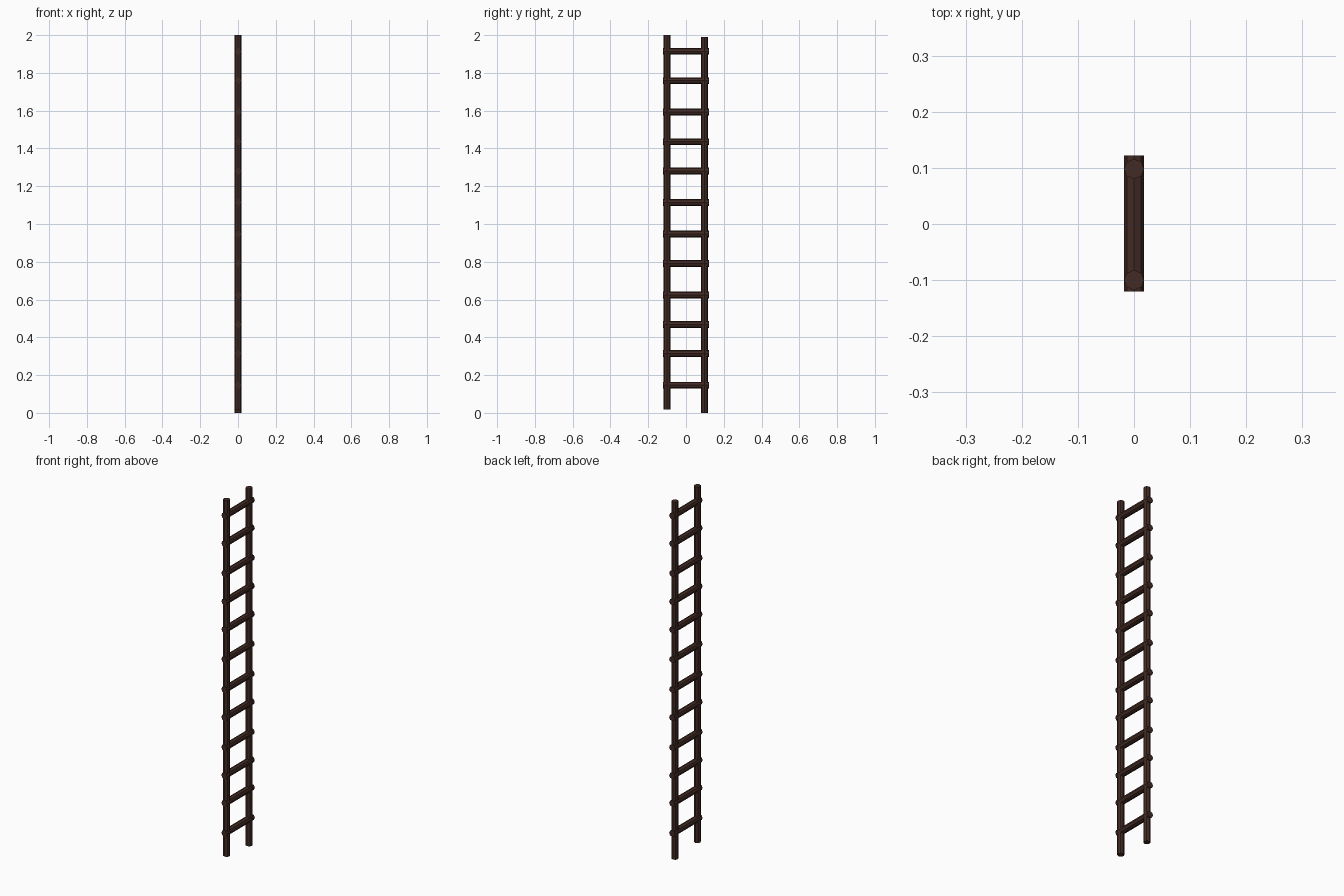
import bpy
from math import radians

if "Cube" in bpy.data.objects:
    bpy.data.objects.remove(bpy.data.objects["Cube"])

wood = bpy.data.materials.new("dark_wood")
wood.diffuse_color = (0.055, 0.024, 0.018, 1)
wood.use_nodes = True
wood.node_tree.nodes["Principled BSDF"].inputs["Base Color"].default_value = wood.diffuse_color


def pole(name, radius, length, location, rotation=(0, 0, 0)):
    """Eight-sided flat-shaded wooden pole."""
    bpy.ops.mesh.primitive_cylinder_add(vertices=8, radius=radius, depth=length,
                                        location=location, rotation=rotation)
    ob = bpy.context.object
    ob.name = name
    ob.data.materials.append(wood)
    return ob


# Side rails, slightly offset in height from each other
for name, y, z0, z1 in (("left_rail", -0.1, 0.017, 2.0),
                        ("right_rail", 0.098, 0.0, 1.99)):
    pole(name, 0.018, z1 - z0, (0, y, (z0 + z1) / 2))

# Rungs with hand-made, slightly uneven spacing
rung_heights = (0.147, 0.314, 0.468, 0.624, 0.791, 0.947,
                1.114, 1.28, 1.436, 1.593, 1.759, 1.914)
for i, z in enumerate(rung_heights):
    pole(f"rung_{i + 1}", 0.0178, 0.243, (0, 0.001, z), (radians(90), 0, 0))
